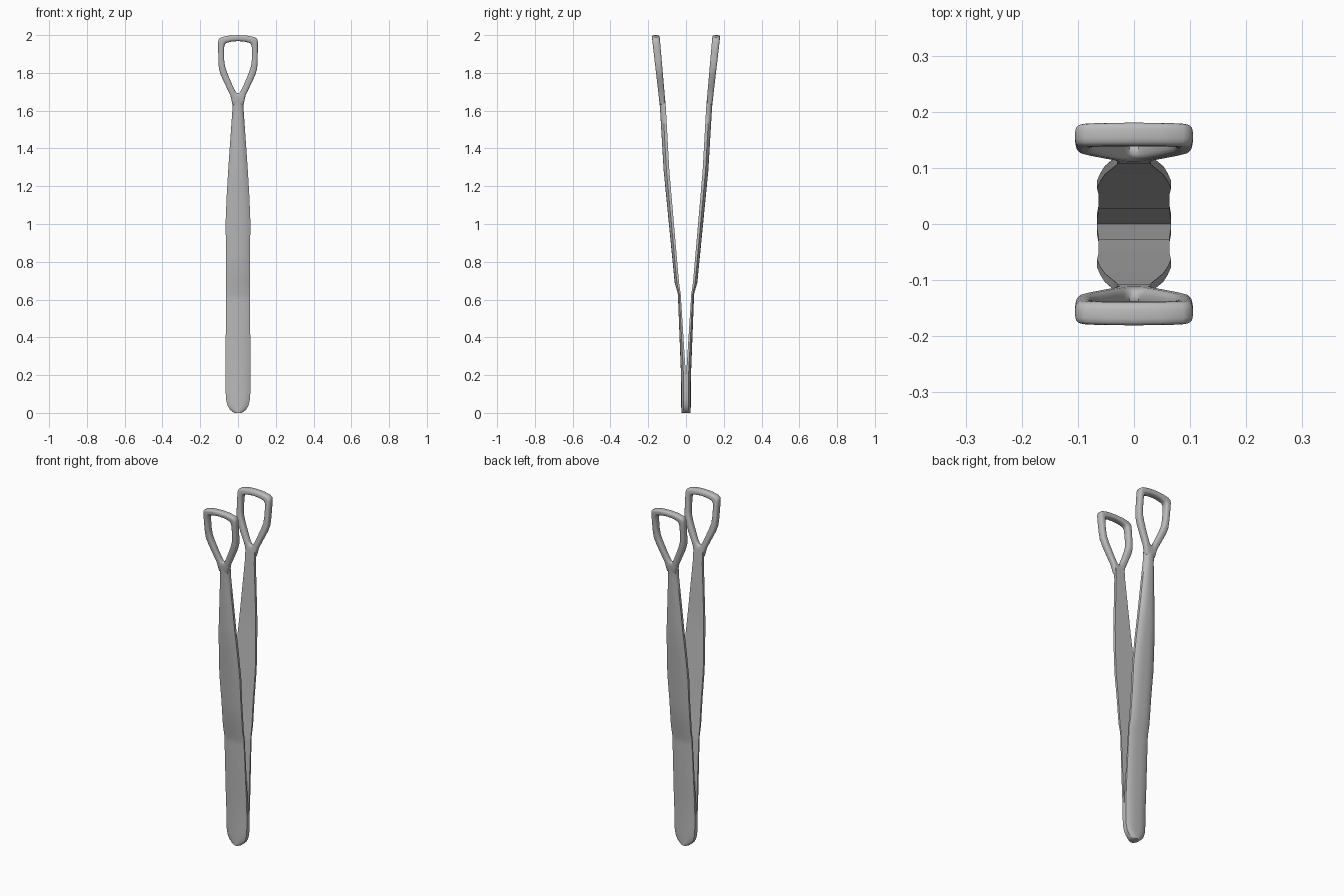
import bpy, bmesh, math

cube = bpy.data.objects.get("Cube")
if cube:
    bpy.data.objects.remove(cube)

steel = bpy.data.materials.new("satin_steel_grey")
GREY = (0.5, 0.5, 0.5, 1)
steel.diffuse_color = GREY
steel.use_nodes = True
steel.node_tree.nodes["Principled BSDF"].inputs["Base Color"].default_value = GREY

# Side profile: (z, inner y, outer y)
SIDE = [(0, 0, .025), (.19, 0, .026), (.63, .028, .043), (.69, .037, .06),
        (1.28, .088, .118), (1.62, .107, .138), (2, .14, .182)]
# Blade half widths: (z, half width)
WIDTH = [(0, .018), (.006, .03), (.02, .045), (.04, .056), (.07, .063), (.12, .066),
         (.3, .066), (.6, .063), (.85, .063), (1, .066), (1.15, .06), (1.3, .051),
         (1.5, .037), (1.6, .03), (1.66, .03)]
# Right half of the loop: (outer x, outer z, inner x, inner z), bottom to top
LOOP = [(0, 1.62, 0, 1.693), (.029, 1.63, .008, 1.695), (.04, 1.68, .018, 1.71),
        (.064, 1.73, .036, 1.75), (.09, 1.785, .057, 1.8), (.101, 1.82, .069, 1.835),
        (.104, 1.86, .073, 1.87), (.105, 1.92, .074, 1.92), (.105, 1.965, .072, 1.945),
        (.101, 1.98, .066, 1.955), (.088, 1.989, .056, 1.96), (.05, 1.997, .03, 1.966),
        (0, 2, 0, 1.968)]


def sample(table, z, col):
    for a, b in zip(table, table[1:]):
        if z <= b[0]:
            return a[col] + (b[col] - a[col]) * (z - a[0]) / (b[0] - a[0])
    return table[-1][col]


def rounded(n, power):
    """Unit superellipse as (u, v) pairs."""
    pts = []
    for i in range(n):
        a = 2 * math.pi * (i + .5) / n
        c, s = math.cos(a), math.sin(a)
        pts.append((math.copysign(abs(c) ** (2 / power), c),
                    math.copysign(abs(s) ** (2 / power), s)))
    return pts


def loft(name, rings, sign, closed):
    bm = bmesh.new()
    rows = [[bm.verts.new((x, y * sign, z)) for x, y, z in ring] for ring in rings]
    pairs = list(zip(rows, rows[1:]))
    if closed:
        pairs.append((rows[-1], rows[0]))
    else:
        bm.faces.new(rows[0])
        bm.faces.new(rows[-1])
    for a, b in pairs:
        for i in range(len(a)):
            j = (i + 1) % len(a)
            bm.faces.new((a[i], a[j], b[j], b[i]))
    bmesh.ops.recalc_face_normals(bm, faces=bm.faces)
    mesh = bpy.data.meshes.new(name)
    bm.to_mesh(mesh)
    bm.free()
    mesh.materials.append(steel)
    obj = bpy.data.objects.new(name, mesh)
    bpy.context.collection.objects.link(obj)
    bpy.ops.object.select_all(action='DESELECT')
    obj.select_set(True)
    bpy.context.view_layer.objects.active = obj
    bpy.ops.object.shade_smooth_by_angle(angle=math.radians(40))


def blade_ring(z):
    """Flat on the inside, gently arched on the outside."""
    w = sample(WIDTH, z, 1)
    y0, y1 = sample(SIDE, z, 1), sample(SIDE, z, 2)
    steps = [i / 5 for i in range(-5, 6)]
    arch = [(w * t, y1 - (y1 - y0) * .5 * abs(t) ** 3, z) for t in steps]
    return [(-w, y0, z)] + arch + [(w, y0, z)]


def loop_ring(ox, oz, ix, iz):
    ring = []
    for u, v in rounded(16, 3.2):
        t = (u + 1) / 2
        x, z = ix + (ox - ix) * t, iz + (oz - iz) * t
        y0, y1 = sample(SIDE, z, 1), sample(SIDE, z, 2)
        ring.append((x, (y0 + y1) / 2 + v * (y1 - y0) / 2, z))
    return ring


blade_levels = sorted({r[0] for r in WIDTH} | {r[0] for r in SIDE if r[0] < 1.66})
outline = LOOP + [(-a, b, -c, d) for a, b, c, d in LOOP[-2:0:-1]]

# Two mirrored arms, each a blade ending in an open loop
for side, sign in (("front", -1), ("back", 1)):
    loft(side + "_blade", [blade_ring(z) for z in blade_levels], sign, False)
    loft(side + "_loop", [loop_ring(*p) for p in outline], sign, True)
